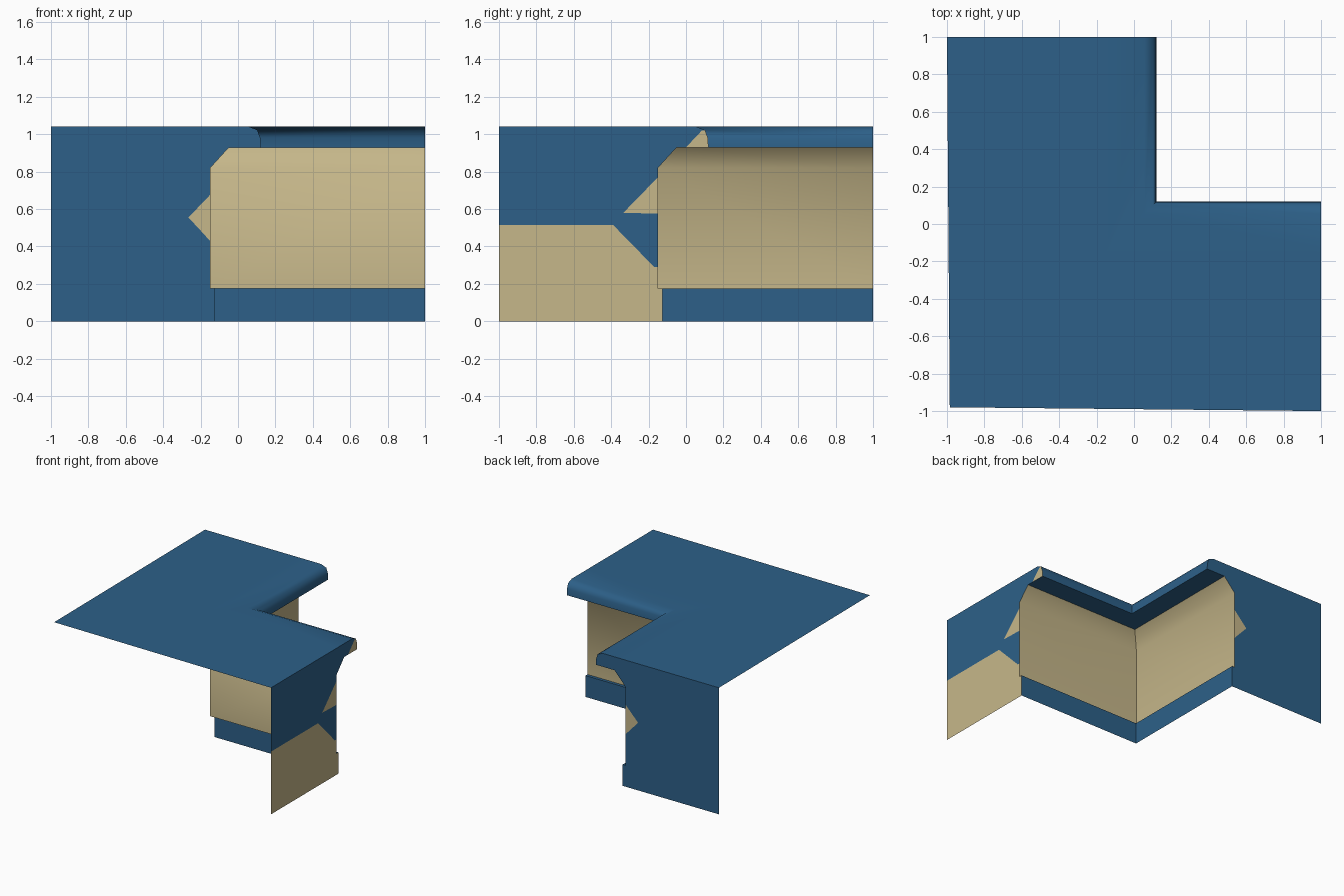
import bpy
import math

if "Cube" in bpy.data.objects:
    bpy.data.objects.remove(bpy.data.objects["Cube"], do_unlink=True)


def make_material(name, color):
    mat = bpy.data.materials.new(name)
    mat.use_nodes = True
    mat.diffuse_color = color
    mat.node_tree.nodes["Principled BSDF"].inputs["Base Color"].default_value = color
    return mat


BLUE = make_material("painted blue", (0.026, 0.118, 0.25, 1))
TAN = make_material("pale tan", (0.565, 0.474, 0.254, 1))


def make_object(name, verts, faces, materials):
    mesh = bpy.data.meshes.new(name)
    mesh.from_pydata(verts, [], faces)
    for mat in materials:
        mesh.materials.append(mat)
    obj = bpy.data.objects.new(name, mesh)
    bpy.context.collection.objects.link(obj)
    return obj


def sweep(name, profile, mat, outer_corner=None):
    """Run a (depth, height) profile along both arms, mitred at the corner."""
    verts, faces = [], []
    for d, z in profile:
        verts += [(d, 1, z), (d, d, z), (1, d, z)]
    if outer_corner:
        verts[-2] = outer_corner
    for i in range(0, 3 * (len(profile) - 1), 3):
        for j in (i, i + 1):
            faces.append((j, j + 3, j + 4, j + 1))
    obj = make_object(name, verts, faces, [mat])
    bpy.ops.object.select_all(action="DESELECT")
    obj.select_set(True)
    bpy.context.view_layer.objects.active = obj
    bpy.ops.object.shade_smooth_by_angle(angle=math.radians(62))
    return obj


def end_cap(name, regions, along_x):
    """Flat end sheet made of adjoining (depth, height, colour) regions."""
    verts, faces = [], []
    for points, _ in regions:
        start = len(verts)
        verts += [(1, d, z) if along_x else (d, 1, z) for d, z in points]
        face = list(range(start, len(verts)))
        faces.append(face if along_x else face[::-1])
    obj = make_object(name, verts, faces, [BLUE, TAN])
    for poly, (_, slot) in zip(obj.data.polygons, regions):
        poly.material_index = slot


# Shared cross-section pieces, from the floor upwards
TOP = 1.04
base = [(-0.125, 0), (-0.125, 0.175), (-0.15, 0.175)]
wall = [(-0.15, 0.175), (-0.15, 0.82), (-0.05, 0.93)]
lip = [(0.12, 0.93), (0.117, 0.98), (0.102, 1.022), (0.055, TOP)]

# Swept parts of the corner counter
sweep("baseboard", base, BLUE)
sweep("wall_panel", wall, TAN)
sweep("counter_top", [wall[-1]] + lip + [(-0.15, TOP), (-1, TOP)], BLUE,
      outer_corner=(-0.985, -0.98, TOP))

# Left end sheet: tan lower area, wedge and lip corner set into the blue
slope = [(-0.15, 0.29), (-0.17, 0.29), (-0.39, 0.515), (-1, 0.515)]
wedge = [(-0.15, 0.575), (-0.335, 0.58), (-0.15, 0.77)]
notch = [(0, 0.93), (0.085, 1.02)]
end_cap("left_end_cap", [
    ([(-1, 0)] + base + slope, 1),
    (wedge[::-1], 1),
    (notch[:1] + lip[:3] + notch[1:], 1),
    (slope[::-1] + wedge + wall[1:] + notch + lip[2:] + [(-1, TOP)], 0),
], along_x=True)

# Back end sheet: blue with one small tan wedge
point = [(-0.15, 0.43), (-0.2, 0.485), (-0.265, 0.555), (-0.15, 0.675)]
end_cap("back_end_cap", [
    (point[::-1], 1),
    ([(-1, 0)] + base + point + wall[1:] + lip + [(-1, TOP)], 0),
], along_x=False)
